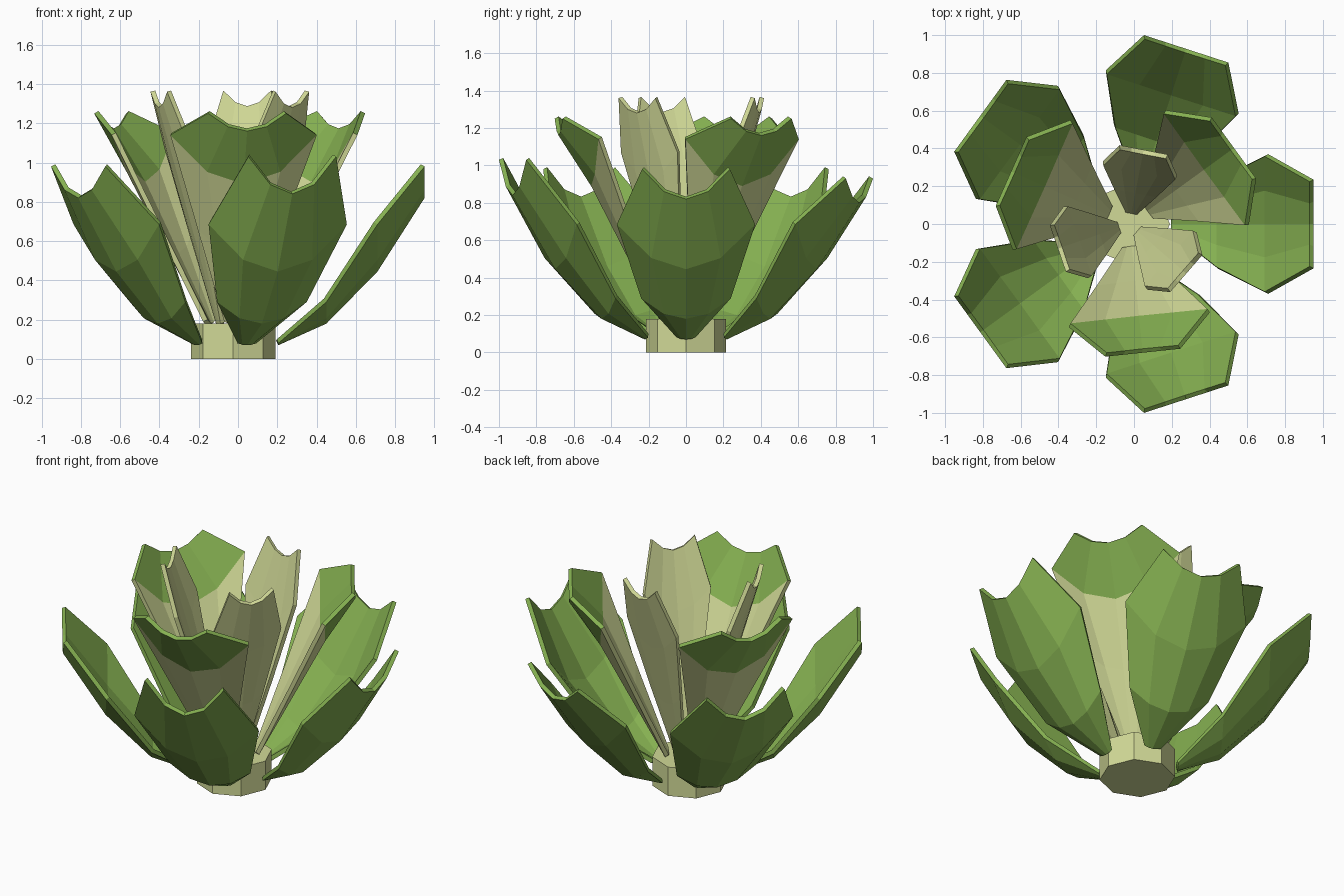
import bpy, math

if "Cube" in bpy.data.objects:
    bpy.data.objects.remove(bpy.data.objects["Cube"])

CX = -0.025  # plant axis


def material(name, col):
    m = bpy.data.materials.new(name)
    m.diffuse_color = (*col, 1)
    m.use_nodes = True
    m.node_tree.nodes["Principled BSDF"].inputs["Base Color"].default_value = m.diffuse_color
    return m


green = material("leaf_green", (0.235, 0.435, 0.082))
cream = material("pale_heart", (0.64, 0.70, 0.31))


def leaf(name, angle, rows, mats, tip_lift=0.0, split=None):
    """Cupped leaf: rows hold (radius, height, half width, edge rise)."""
    a = math.radians(angle)
    c, s = math.cos(a), math.sin(a)
    verts, faces = [], []
    for i, (r, z, w, rise) in enumerate(rows):
        for j in range(5):
            u = j / 2 - 1
            t = u * w
            lift = tip_lift * (0.4 + 0.6 * u * u) if i == len(rows) - 1 else 0
            verts.append((CX + r * c - t * s, r * s + t * c, z + rise * u * u + lift))
    for i in range(len(rows) - 1):
        for j in range(4):
            k = i * 5 + j
            faces.append((k, k + 1, k + 6, k + 5))
    me = bpy.data.meshes.new(name)
    me.from_pydata(verts, [], faces)
    for m in mats:
        me.materials.append(m)
    # upper band of the leaf takes the second colour
    if split is not None:
        for p in me.polygons:
            p.material_index = int(p.index // 4 >= split)
    ob = bpy.data.objects.new(name, me)
    bpy.context.collection.objects.link(ob)
    mod = ob.modifiers.new("thickness", "SOLIDIFY")
    mod.thickness = 0.025
    mod.offset = -1
    return ob


# Stub of the stem
bpy.ops.mesh.primitive_cylinder_add(vertices=8, radius=0.215, depth=0.18,
                                    location=(CX, 0, 0.09), rotation=(0, 0, math.pi / 2))
stem = bpy.context.object
stem.name = "stem_stub"
stem.data.materials.append(cream)

# Outer ring of open green leaves
OUTER = [(0.23, 0.07, 0.05, 0.01), (0.475, 0.18, 0.24, 0.11),
         (0.735, 0.445, 0.37, 0.24), (0.975, 0.82, 0.235, 0.16)]
for i, lift in enumerate((0, -0.05, 0, 0, 0.05)):
    leaf(f"outer_leaf_{i + 1}", 72 * i, OUTER, [green], lift)

# Middle ring: pale below, green above the crease
MIDDLE = [(0.14, 0.17, 0.06, 0.02), (0.325, 0.53, 0.215, 0.13),
          (0.51, 0.89, 0.375, 0.25), (0.685, 1.16, 0.2, 0.09)]
for i in range(3):
    leaf(f"middle_leaf_{i + 1}", 36 + 120 * i, MIDDLE, [cream, green], split=2)

# Inner ring: narrow pale heart leaves
INNER = [(0.08, 0.17, 0.035, 0.01), (0.19, 0.56, 0.12, 0.06),
         (0.30, 0.94, 0.2, 0.13), (0.40, 1.28, 0.13, 0.08)]
for i in range(3):
    leaf(f"inner_leaf_{i + 1}", 79 + 120 * i, INNER, [cream])
